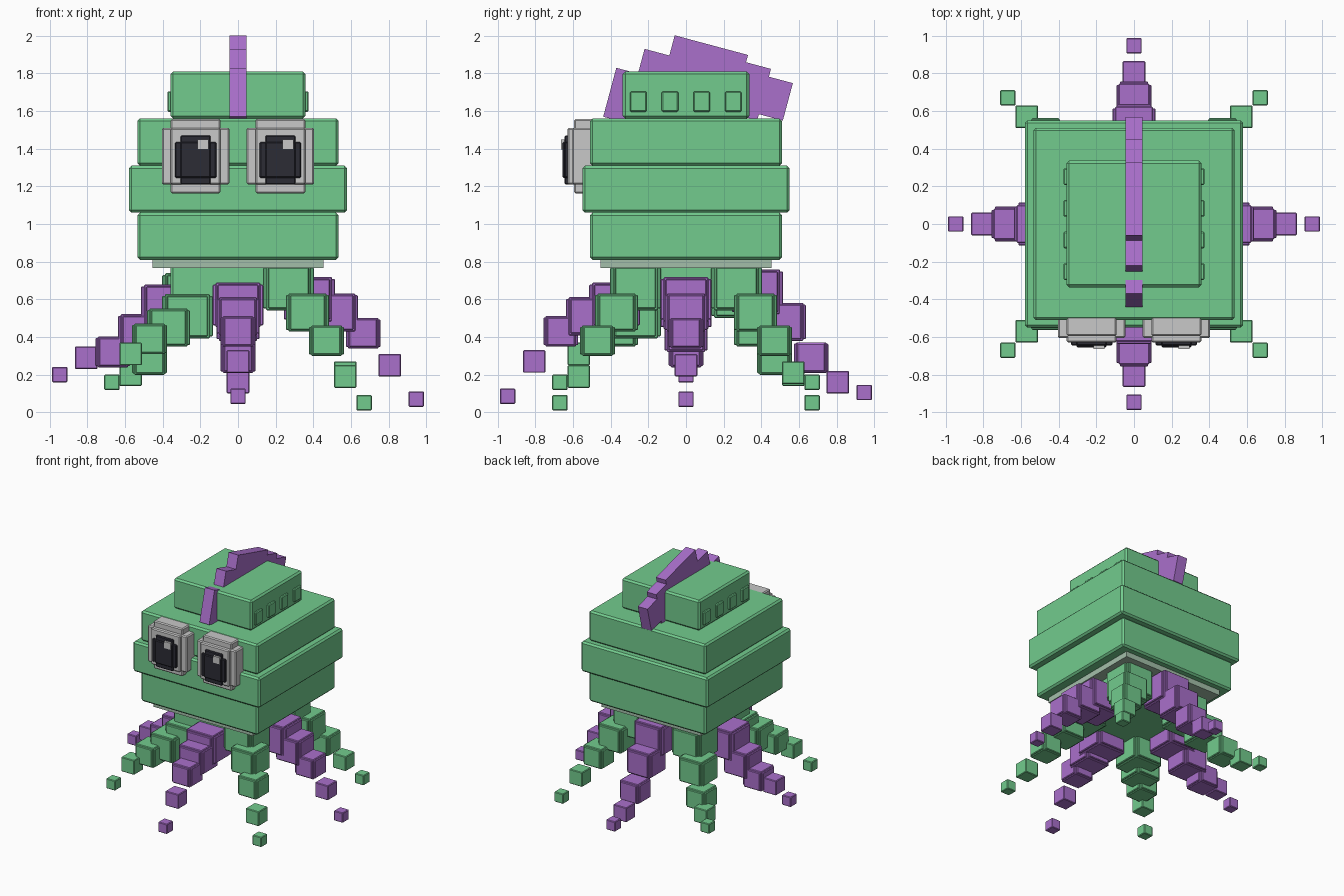
import bpy, bmesh, math
from mathutils import Matrix, Vector

cube = bpy.data.objects.get("Cube")
if cube:
    bpy.data.objects.remove(cube, do_unlink=True)


def material(name, rgb):
    m = bpy.data.materials.new(name)
    m.use_nodes = True
    m.diffuse_color = (*rgb, 1)
    m.node_tree.nodes["Principled BSDF"].inputs["Base Color"].default_value = (*rgb, 1)
    return m


GREEN = material("leaf green", (0.17, 0.60, 0.27))
PURPLE = material("violet", (0.40, 0.16, 0.60))
PALE = material("pale green", (0.37, 0.52, 0.40))
GREY = material("light grey", (0.58, 0.58, 0.58))
DARK = material("near black", (0.025, 0.025, 0.036))


def boxes(name, mat, parts, bevel=0.0, tilt=0.0):
    """One object made of boxes, each given as (centre, size)."""
    bm = bmesh.new()
    turn = Matrix.Rotation(tilt, 4, 'X')
    for centre, size in parts:
        bmesh.ops.create_cube(bm, size=1.0, matrix=turn @ Matrix.Translation(centre)
                              @ Matrix.Diagonal((*size, 1)))
    mesh = bpy.data.meshes.new(name)
    bm.to_mesh(mesh)
    bm.free()
    mesh.materials.append(mat)
    ob = bpy.data.objects.new(name, mesh)
    bpy.context.collection.objects.link(ob)
    if bevel:
        mod = ob.modifiers.new("soft edges", 'BEVEL')
        mod.width = bevel
        mod.segments = 1
    return ob


def stepped(centre, s):
    """Three crossing boxes that make a blocky rounded cube."""
    a, b = s * 0.8, s * 0.88
    return [(centre, (s, a, a)), (centre, (a, s, a)), (centre, (b, b, b))]


# Stacked body
for name, z, x, y in (("lower_body", 0.935, 0.535, 0.51), ("middle_body", 1.185, 0.58, 0.55),
                      ("upper_body", 1.435, 0.535, 0.51), ("head_block", 1.685, 0.358, 0.336),
                      ("neck_core", 0.685, 0.358, 0.336)):
    boxes(name, GREEN, [((0, 0, z), (2 * x, 2 * y, 0.25))], 0.014)
boxes("collar", PALE, [((0, 0, 0.79), (0.91, 0.91, 0.05))])

# Small raised panels on both sides of the head
for side, sx in (("left", 1), ("right", -1)):
    boxes(side + "_head_panels", GREEN,
          [((sx * 0.355, -0.253 + i * 0.168, 1.65), (0.04, 0.088, 0.108)) for i in range(4)], 0.006)

# Eyes
for side, sx in (("left", 1), ("right", -1)):
    x = sx * 0.225
    boxes(side + "_eye_white", GREY,
          [((x, -0.54, 1.36), (0.36, 0.13, 0.30)),
           ((x, -0.54, 1.36), (0.265, 0.11, 0.395)),
           ((x, -0.55, 1.36), (0.265, 0.16, 0.30))], 0.008)
    boxes(side + "_pupil", DARK,
          [((x, -0.615, 1.34), (0.22, 0.06, 0.19)),
           ((x, -0.615, 1.34), (0.16, 0.06, 0.26)),
           ((x, -0.62, 1.34), (0.16, 0.07, 0.19))], 0.006)
    boxes(side + "_eye_glint", GREY, [((x + 0.04, -0.645, 1.422), (0.058, 0.036, 0.055))])

# Tilted crest: start, end, bottom and top of each step along its own slope
steps = ((-0.417, -0.29, -0.143, 0.126), (-0.298, -0.15, -0.1, 0.262),
         (-0.162, 0.241, -0.05, 0.373), (0.23, 0.378, 0.05, 0.333),
         (0.37, 0.51, 0.084, 0.29))
crest = boxes("crest", PURPLE,
              [((0, (a + b) / 2, (lo + hi) / 2), (0.088, b - a, hi - lo)) for a, b, lo, hi in steps],
              tilt=math.radians(-15))
crest.location.z = 1.6

# Tentacles: heights of the five blocks from root to tip
REACH = (0.38, 0.522, 0.665, 0.806, 0.947)
SIZES = (0.27, 0.23, 0.185, 0.12, 0.082)
tentacles = (
    ("left", 0, PURPLE, (0.60, 0.53, 0.42, 0.25, 0.07)),
    ("back_left", 45, GREEN, (0.66, 0.53, 0.38, 0.21, 0.05)),
    ("back", 90, PURPLE, (0.64, 0.48, 0.29, 0.16, 0.105)),
    ("back_right", 135, GREEN, (0.62, 0.45, 0.28, 0.20, 0.16)),
    ("right", 180, PURPLE, (0.56, 0.42, 0.32, 0.29, 0.20)),
    ("front_right", 225, GREEN, (0.51, 0.45, 0.39, 0.31, 0.16)),
    ("front", 270, PURPLE, (0.57, 0.51, 0.43, 0.27, 0.085)),
    ("front_left", 315, GREEN, (0.66, 0.53, 0.38, 0.19, 0.05)),
)
for name, angle, mat, heights in tentacles:
    t = math.radians(angle)
    parts = []
    for i, (r, s, z) in enumerate(zip(REACH, SIZES, heights)):
        c = Vector((r * math.cos(t), r * math.sin(t), z))
        parts += stepped(c, s) if i < 3 else [(c, (s, s, s))]
    boxes(name + "_tentacle", mat, parts, 0.005)
